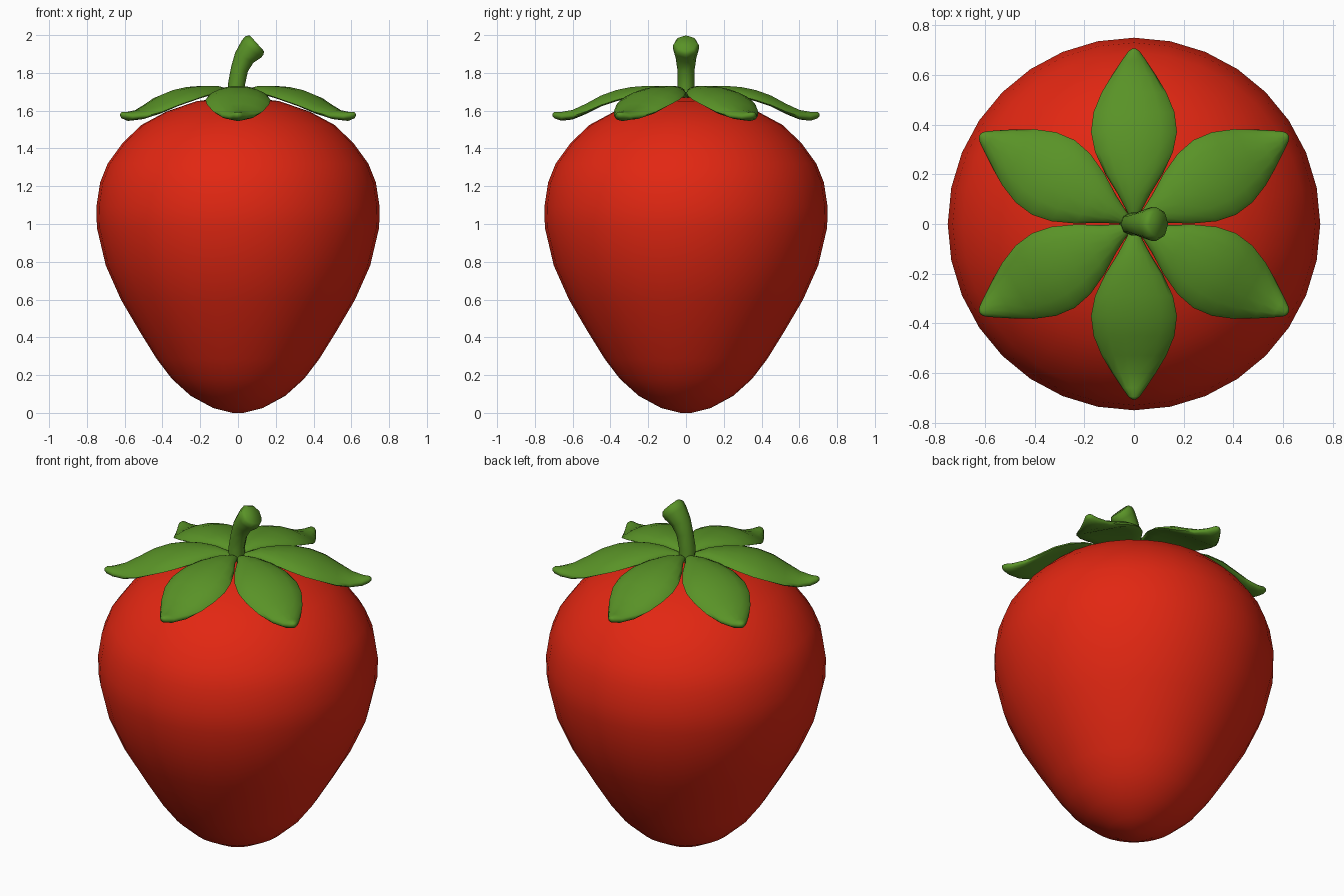
import bpy, bmesh, math
from mathutils import Vector, Matrix

if "Cube" in bpy.data.objects:
    bpy.data.objects.remove(bpy.data.objects["Cube"], do_unlink=True)


def material(name, color):
    m = bpy.data.materials.new(name)
    m.use_nodes = True
    m.diffuse_color = color
    bsdf = next(n for n in m.node_tree.nodes if n.type == "BSDF_PRINCIPLED")
    bsdf.inputs["Base Color"].default_value = color
    return m


red = material("berry red", (0.76, 0.02, 0.006, 1))
green = material("leaf green", (0.10, 0.29, 0.02, 1))


def loft(name, rings, mat, sharp_angle):
    """Skin a list of equal-length rings of points and cap both ends."""
    bm = bmesh.new()
    loops = [[bm.verts.new(p) for p in ring] for ring in rings]
    for a, b in zip(loops, loops[1:]):
        for i in range(len(a)):
            j = (i + 1) % len(a)
            bm.faces.new((a[i], a[j], b[j], b[i]))
    bm.faces.new(loops[0])
    bm.faces.new(loops[-1])
    bmesh.ops.recalc_face_normals(bm, faces=bm.faces)
    mesh = bpy.data.meshes.new(name)
    bm.to_mesh(mesh)
    bm.free()
    mesh.materials.append(mat)
    ob = bpy.data.objects.new(name, mesh)
    bpy.context.collection.objects.link(ob)
    bpy.ops.object.select_all(action="DESELECT")
    ob.select_set(True)
    bpy.context.view_layer.objects.active = ob
    bpy.ops.object.shade_smooth_by_angle(angle=math.radians(sharp_angle))
    return ob


def circle(count):
    return [(math.cos(math.tau * i / count), math.sin(math.tau * i / count))
            for i in range(count)]


# Berry body: (radius, height) turned around z
profile = [(0.03, 0), (0.13, 0.025), (0.25, 0.09), (0.35, 0.18), (0.43, 0.285),
           (0.52, 0.43), (0.62, 0.60), (0.70, 0.78), (0.747, 0.98), (0.75, 1.09),
           (0.73, 1.22), (0.69, 1.32), (0.61, 1.43), (0.51, 1.525), (0.38, 1.595),
           (0.22, 1.65), (0.06, 1.67)]
loft("berry_body", [[(r * c, r * s, z) for c, s in circle(32)] for r, z in profile],
     red, 60)

# Leaves: (distance out, centre height, half width, half thickness)
stations = [(0.0, 1.675, 0.012, 0.012), (0.05, 1.69, 0.028, 0.02),
            (0.12, 1.705, 0.065, 0.025), (0.20, 1.707, 0.115, 0.026),
            (0.29, 1.70, 0.157, 0.027), (0.37, 1.683, 0.173, 0.028),
            (0.45, 1.654, 0.163, 0.028), (0.53, 1.61, 0.13, 0.028),
            (0.60, 1.579, 0.088, 0.026), (0.66, 1.57, 0.048, 0.024),
            (0.695, 1.576, 0.023, 0.018), (0.706, 1.578, 0.008, 0.008)]
leaf_rings = [[(r, w * c, z + t * s - 0.9 * (w * c) ** 2) for c, s in circle(14)]
              for r, z, w, t in stations]
for k in range(6):
    turn = Matrix.Rotation(math.radians(30 + 60 * k), 4, "Z")
    if k % 3 != 1:
        turn = turn @ Matrix.Diagonal((1.015, 1, 1, 1))
    loft(f"leaf_{k + 1}", [[turn @ Vector(p) for p in ring] for ring in leaf_rings],
         green, 70)

# Stem: (x, height, radius, lean in degrees), flaring to a slanted cut end
path = [(-0.01, 1.64, 0.048, 0), (-0.008, 1.74, 0.045, 5), (0.008, 1.82, 0.046, 15),
        (0.033, 1.88, 0.055, 28), (0.07, 1.925, 0.068, 42), (0.087, 1.945, 0.069, 46),
        (0.1, 1.957, 0.056, 48)]
stem_rings = []
for x, z, r, lean in path:
    tilt = Matrix.Rotation(math.radians(lean), 3, "Y")
    stem_rings.append([Vector((x, 0, z)) + tilt @ Vector((r * c, r * s, 0))
                       for c, s in circle(8)])
loft("stem", stem_rings, green, 60)
